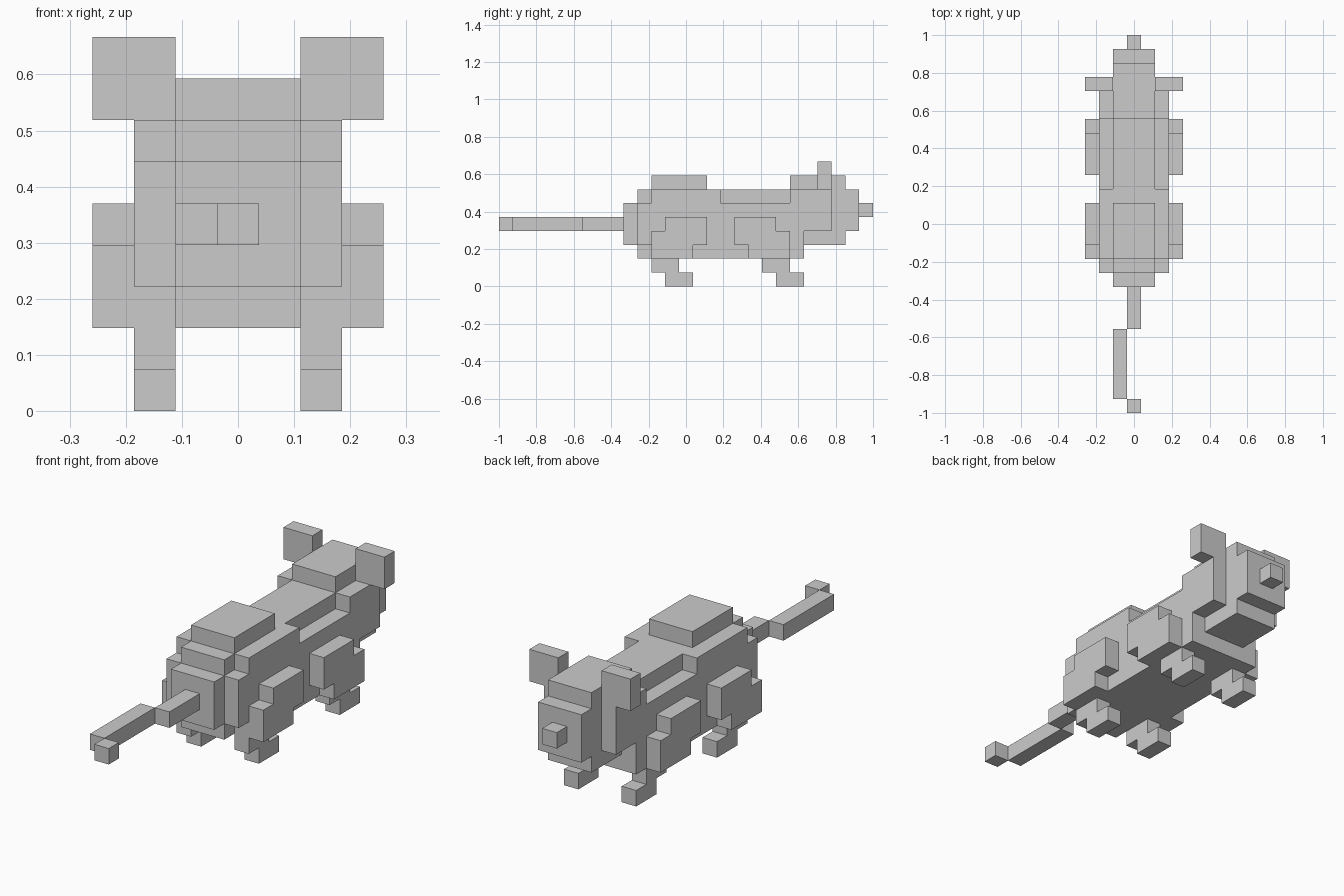
import bpy, bmesh
from mathutils import Vector

if "Cube" in bpy.data.objects:
    bpy.data.objects.remove(bpy.data.objects["Cube"])

V = 2 / 27  # edge length of one block

# Boxes as (x0, x1, y0, y1, z0, z1) in half-open block counts; x = 0 is the middle column
NARROW, WIDE, MIDDLE = (-1, 2), (-2, 3), (0, 1)
PARTS = {
    "body": [(*WIDE, 11, 22, 2, 6),      # trunk
             (*NARROW, 11, 22, 6, 7),    # spine
             (*WIDE, 11, 16, 6, 7)],     # haunches
    "back_hump": [(*NARROW, 11, 15, 7, 8)],
    "rump": [(*WIDE, 10, 11, 3, 6), (*NARROW, 10, 11, 2, 7), (*NARROW, 9, 10, 3, 6)],
    "head": [(*WIDE, 21, 24, 6, 7), (*WIDE, 22, 24, 4, 7),
             (*NARROW, 22, 25, 3, 7), (*NARROW, 21, 25, 7, 8)],
    "snout": [(*NARROW, 25, 26, 4, 7)],
    "nose": [(*MIDDLE, 26, 27, 5, 6)],
    "tail": [(*MIDDLE, 6, 9, 4, 5), (-1, 0, 1, 6, 4, 5), (*MIDDLE, 0, 1, 4, 5)],
}
# Parts that exist on both sides
PAIRED = {
    "ear": [(2, 4, 23, 24, 7, 9)],
    "tail_end_leg": [(3, 4, 11, 14, 2, 4), (3, 4, 12, 15, 3, 5)],
    "tail_end_foot": [(2, 3, 11, 13, 1, 2), (2, 3, 12, 14, 0, 1)],
    "head_end_leg": [(3, 4, 17, 20, 3, 5), (3, 4, 18, 21, 2, 4)],
    "head_end_foot": [(2, 3, 19, 21, 1, 2), (2, 3, 20, 22, 0, 1)],
}


def fill(boxes, side=1):
    return {(side * x, y, z)
            for x0, x1, y0, y1, z0, z1 in boxes
            for x in range(x0, x1) for y in range(y0, y1) for z in range(z0, z1)}


cells = {name: fill(boxes) for name, boxes in PARTS.items()}
for name, boxes in PAIRED.items():
    cells[name + "_right"] = fill(boxes, 1)
    cells[name + "_left"] = fill(boxes, -1)
solid = set().union(*cells.values())


def build(name, part):
    """Skin the exposed sides of a part's blocks and merge them into flat faces."""
    bm = bmesh.new()
    for cell in sorted(part):
        centre = Vector((cell[0] * V, (cell[1] + 0.5) * V - 1, (cell[2] + 0.5) * V))
        for axis in range(3):
            for sign in (-1, 1):
                n = Vector((0, 0, 0))
                n[axis] = sign
                if tuple(int(c + d) for c, d in zip(cell, n)) in solid:
                    continue
                u = Vector((0, 0, 0))
                u[(axis + 1) % 3] = 1
                w = n.cross(u)
                bm.faces.new([bm.verts.new(centre + (n + a * u + b * w) * V / 2)
                              for a, b in ((-1, -1), (1, -1), (1, 1), (-1, 1))])
    bmesh.ops.remove_doubles(bm, verts=bm.verts, dist=V / 100)
    bmesh.ops.dissolve_limit(bm, angle_limit=0.01, verts=bm.verts, edges=bm.edges)
    mesh = bpy.data.meshes.new(name)
    bm.to_mesh(mesh)
    bm.free()
    bpy.context.collection.objects.link(bpy.data.objects.new(name, mesh))


for name, part in cells.items():
    build(name, part)
